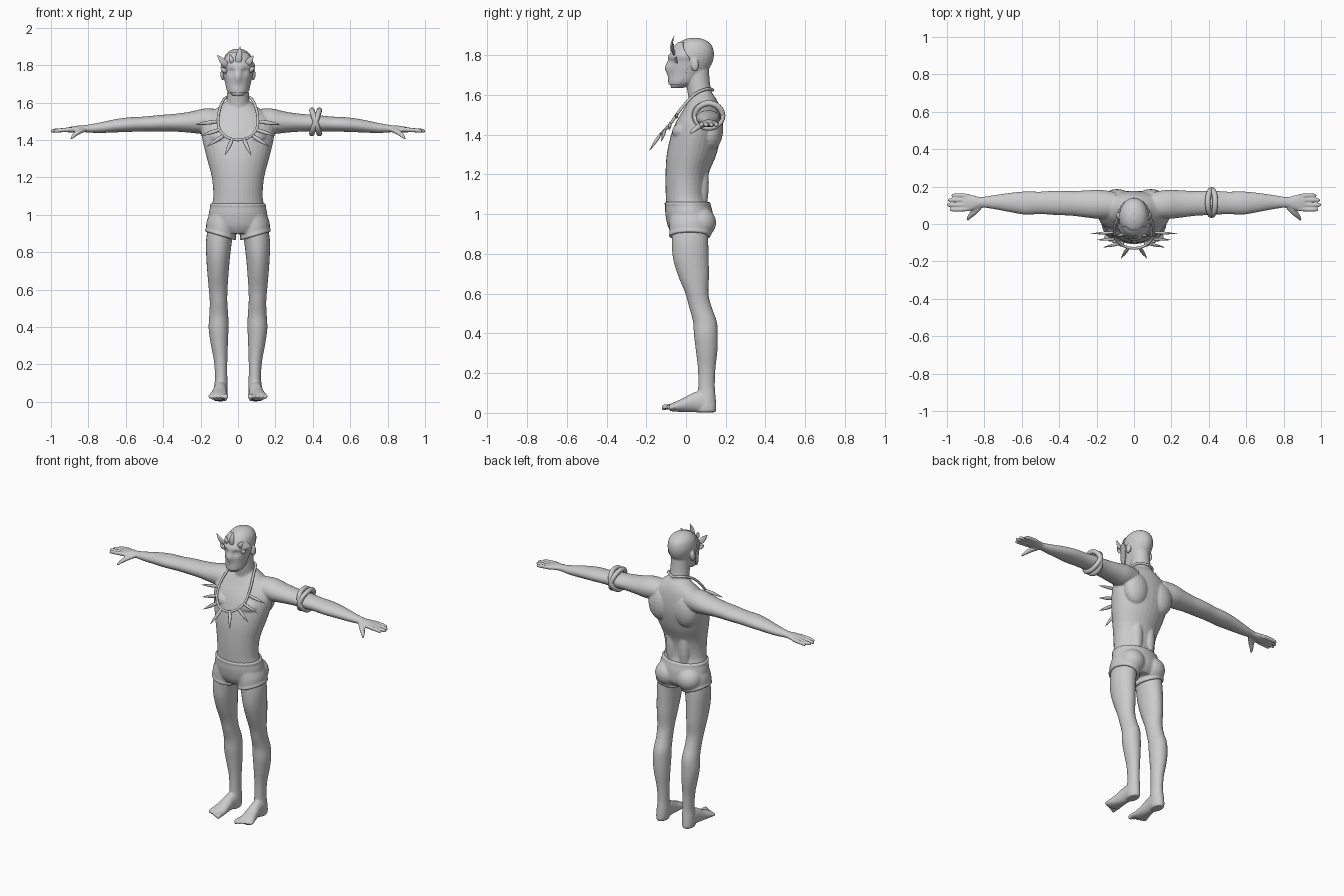
import bpy, bmesh, math
from mathutils import Vector, Matrix

cube = bpy.data.objects.get("Cube")
if cube:
    bpy.data.objects.remove(cube)

grey = bpy.data.materials.new("plain grey")
grey.use_nodes = True
grey.diffuse_color = (0.6, 0.6, 0.6, 1)
grey.node_tree.nodes["Principled BSDF"].inputs["Base Color"].default_value = (0.6, 0.6, 0.6, 1)
X, Y, Z = Vector((1, 0, 0)), Vector((0, 1, 0)), Vector((0, 0, 1))


def spline(rows, steps=4):
    """Smooth rows of values with a Catmull-Rom curve."""
    rows = [Vector(r) for r in rows]
    out = []
    for i in range(len(rows) - 1):
        a, b, c, d = rows[max(i - 1, 0)], rows[i], rows[i + 1], rows[min(i + 2, len(rows) - 1)]
        for k in range(steps):
            t = k / steps
            out.append(b + (c - a) * t / 2 + (a * 2 - b * 5 + c * 4 - d) * t * t / 2
                       + (b * 3 - a - c * 3 + d) * t ** 3 / 2)
    return out + [rows[-1]]


def loft(bm, rows, u, v, side=1, n=24, steps=4):
    """Closed skin through elliptical sections: x, y, z, radius along u, radius along v."""
    rings = []
    for r in spline(rows, steps):
        pts = [Vector(r[:3]) + u * r[3] * math.cos(math.tau * k / n) + v * r[4] * math.sin(math.tau * k / n)
               for k in range(n)]
        rings.append([bm.verts.new((p.x * side, p.y, p.z)) for p in pts])
    for a, b in zip(rings, rings[1:]):
        for k in range(n):
            bm.faces.new((a[k], a[(k + 1) % n], b[(k + 1) % n], b[k]))
    bm.faces.new(rings[0])
    bm.faces.new(rings[-1])


def ball(bm, centre, radii, side=1):
    m = Matrix.Translation((centre[0] * side, centre[1], centre[2])) @ Matrix.Diagonal((*radii, 1))
    bmesh.ops.create_uvsphere(bm, u_segments=20, v_segments=12, radius=1, matrix=m)


def finish(bm, name, voxel=0, smooth=0, angle=60):
    bmesh.ops.recalc_face_normals(bm, faces=bm.faces)
    mesh = bpy.data.meshes.new(name)
    bm.to_mesh(mesh)
    bm.free()
    mesh.materials.append(grey)
    ob = bpy.data.objects.new(name, mesh)
    bpy.context.collection.objects.link(ob)
    bpy.ops.object.select_all(action='DESELECT')
    ob.select_set(True)
    bpy.context.view_layer.objects.active = ob
    if voxel:
        mod = ob.modifiers.new("blend", 'REMESH')
        mod.mode, mod.voxel_size, mod.use_smooth_shade = 'VOXEL', voxel, True
        mod = ob.modifiers.new("soften", 'SMOOTH')
        mod.factor, mod.iterations = 0.5, smooth
        for m in list(ob.modifiers):
            bpy.ops.object.modifier_apply(modifier=m.name)
    bpy.ops.object.shade_smooth_by_angle(angle=math.radians(angle))
    return ob


def tube(bm, pts, radius, n=10):
    """Closed ring of round section along a loop of points."""
    count, rings = len(pts), []
    for i, p in enumerate(pts):
        t = (pts[(i + 1) % count] - pts[i - 1]).normalized()
        a = t.cross(Vector((0.01, 0.7, 0.72))).normalized()
        b = t.cross(a)
        rings.append([bm.verts.new(p + (a * math.cos(math.tau * k / n) + b * math.sin(math.tau * k / n)) * radius)
                      for k in range(n)])
    for i in range(count):
        a, b = rings[i], rings[(i + 1) % count]
        for k in range(n):
            bm.faces.new((a[k], a[(k + 1) % n], b[(k + 1) % n], b[k]))


# Body: torso, neck and head
HEAD = [(0, -.045, 1.635, .028, .03), (0, -.02, 1.66, .05, .062), (0, .003, 1.7, .061, .085),
        (0, .022, 1.75, .073, .105), (0, .034, 1.8, .08, .107), (0, .04, 1.845, .072, .092),
        (0, .042, 1.873, .05, .062), (0, .042, 1.887, .018, .022)]
body = bmesh.new()
loft(body, [(0, .02, .9, .11, .09), (0, .02, .95, .15, .11), (0, .01, 1.03, .143, .108), (0, 0, 1.1, .132, .102),
            (0, .005, 1.2, .14, .108), (0, .028, 1.3, .166, .125), (0, .05, 1.4, .19, .125),
            (0, .065, 1.47, .195, .112), (0, .08, 1.53, .165, .09), (0, .085, 1.575, .105, .07),
            (0, .08, 1.61, .06, .05)], X, Y, n=32)
loft(body, [(0, .085, 1.5, .08, .075), (0, .077, 1.58, .065, .065), (0, .062, 1.65, .058, .06),
            (0, .055, 1.74, .055, .06)], X, Y)
loft(body, HEAD, X, Y)
for s in (1, -1):
    ball(body, (.08, .025, 1.415), (.085, .095, .06), s)         # chest
    ball(body, (.09, .125, 1.43), (.085, .062, .11), s)          # shoulder blade
    ball(body, (.045, .075, 1.16), (.04, .04, .17), s)           # lower back
    ball(body, (.075, .07, .955), (.075, .075, .075), s)         # buttock
    # Ear
    ball(body, (.082, .045, 1.75), (.012, .02, .032), s)
    # Arm
    loft(body, [(.1, .1, 1.505, .07, .06), (.18, .105, 1.5, .078, .068), (.25, .107, 1.495, .073, .057),
                (.33, .11, 1.492, .066, .048), (.42, .113, 1.489, .065, .044), (.5, .113, 1.485, .06, .04),
                (.58, .112, 1.482, .062, .039), (.66, .115, 1.475, .052, .035), (.75, .117, 1.464, .037, .027),
                (.82, .116, 1.46, .028, .019), (.86, .114, 1.458, .04, .018), (.905, .114, 1.454, .045, .014),
                (.918, .114, 1.453, .038, .01)], Y, Z, s)
    # Fingers and thumb
    for y, tip in ((.153, .975), (.128, .995), (.102, 1.0), (.077, .985)):
        loft(body, [(.88, .114 + (y - .114) * .9, 1.456, .012, .012), (.93, y, 1.453, .0115, .012),
                    (tip - .012, y, 1.449, .01, .0105), (tip, y, 1.446, .005, .006)], Y, Z, s, n=12)
    loft(body, [(.825, .1, 1.456, .02, .015), (.855, .065, 1.442, .018, .015), (.88, .038, 1.422, .012, .012),
                (.893, .02, 1.407, .006, .006)], Vector((.7, .7, 0)), Z, s, n=12)
    # Leg
    loft(body, [(.08, .02, .97, .075, .09), (.1, .02, .87, .07, .092), (.106, .024, .78, .064, .09),
                (.107, .038, .69, .057, .078), (.106, .055, .6, .05, .058), (.104, .073, .53, .047, .057),
                (.103, .095, .46, .051, .06), (.104, .1, .39, .053, .06), (.1, .104, .31, .046, .054),
                (.093, .104, .22, .036, .044), (.09, .103, .13, .033, .042), (.092, .103, .07, .037, .047),
                (.094, .103, .02, .036, .05), (.094, .103, .003, .03, .045)], X, Y, s)
    # Foot
    loft(body, [(.093, .135, .035, .03, .032), (.093, .09, .055, .036, .054), (.096, .04, .053, .037, .05),
                (.1, -.01, .04, .043, .036), (.104, -.05, .032, .05, .026), (.106, -.08, .027, .048, .018)], X, Z, s)
    # Toes
    for i in range(5):
        x, tip = .066 + i * .0205, -.122 + .009 * i
        r = .0145 if i == 0 else .0105
        loft(body, [(x, -.06, .03, r, r), (x, tip + .025, .03, r, r), (x, tip + .008, .027, r, r),
                    (x, tip, .026, r * .5, r * .5)], X, Z, s, n=12)
finish(body, "body", .005, 4)

# Shorts with a waistband and rolled leg hems
shorts = bmesh.new()
loft(shorts, [(0, .02, .9, .1, .09), (0, .022, .94, .15, .114), (0, .016, 1.0, .157, .12),
              (0, .01, 1.045, .148, .115), (0, .008, 1.06, .146, .113)], X, Y, n=32)
tube(shorts, [Vector((math.cos(a) * .142, .008 + math.sin(a) * .108, 1.053))
              for a in [math.tau * k / 40 for k in range(40)]], .009)
for s in (1, -1):
    slope = Vector((1, 0, .3))
    loft(shorts, [(.075, .02, 1.0, .07, .1), (.088, .02, .94, .08, .104), (.092, .02, .895, .079, .102)], slope, Y, s)
    tube(shorts, [Vector((s * (.093 + math.cos(a) * .074), .02 + math.sin(a) * .097, .895 + .022 * math.cos(a)))
                  for a in [math.tau * k / 32 for k in range(32)]], .01)
    ball(shorts, (.077, .072, .957), (.08, .08, .078), s)
finish(shorts, "shorts", .006, 4)

# Mask: shell over the front of the face with a nose ridge and a brow
mask = bmesh.new()
grid = []
for r in spline(HEAD)[3:24]:
    z, row = r[2], []
    span = 1.5 - max(0, z - 1.78) * 8
    for k in range(-12, 13):
        a = span * k / 12
        nose = .016 * math.exp(-(a / .2) ** 2) * math.exp(-((z - 1.735) / .03) ** 2)
        brow = .008 * math.exp(-((z - 1.795) / .015) ** 2)
        eye = .012 * math.exp(-((abs(a) - .45) / .2) ** 2) * math.exp(-((z - 1.765) / .013) ** 2)
        grow = .007 + nose + brow - eye
        row.append(mask.verts.new((math.sin(a) * (r[3] + grow), r[1] - math.cos(a) * (r[4] + grow), z)))
    grid.append(row)
for a, b in zip(grid, grid[1:]):
    for k in range(24):
        mask.faces.new((a[k], a[k + 1], b[k + 1], b[k]))
bmesh.ops.recalc_face_normals(mask, faces=mask.faces)
bmesh.ops.solidify(mask, geom=mask.faces[:], thickness=.006)
finish(mask, "mask")


def spike(bm, base, tip, width, depth, bend=Vector()):
    """Leaf-shaped point from base to tip."""
    base, tip = Vector(base), Vector(tip)
    axis = (tip - base).normalized()
    u = axis.cross(Y if abs(axis.y) < .9 else Z).normalized()
    v = axis.cross(u)
    rows = [(*(base.lerp(tip, t) + bend * math.sin(math.pi * t)), width * w, depth * w)
            for t, w in ((0, .7), (.3, 1), (.65, .7), (1, .04))]
    loft(bm, rows, u, v, n=10)


# Crest points on the mask
crest = bmesh.new()
for base, tip, w in (((-.055, -.05, 1.79), (-.112, -.062, 1.855), .017), ((-.06, -.045, 1.76), (-.095, -.05, 1.79), .012),
                     ((0, -.07, 1.81), (.012, -.058, 1.9), .018), ((.045, -.055, 1.8), (.083, -.06, 1.852), .017),
                     ((.06, -.045, 1.765), (.092, -.045, 1.795), .012), ((-.03, -.065, 1.81), (-.045, -.06, 1.86), .013)):
    spike(crest, base, tip, w, .007, Vector((0, -.008, 0)))
finish(crest, "mask_crest")

# Necklace cord
half = [(0, .135, 1.625), (.055, .105, 1.63), (.085, .04, 1.6), (.105, -.025, 1.53), (.1, -.075, 1.46),
        (.06, -.115, 1.415), (0, -.13, 1.4)]
loop = half + [(-x, y, z) for x, y, z in half[-2:0:-1]] + [half[0]]
cord = bmesh.new()
tube(cord, spline(loop)[:-1], .0075)
finish(cord, "necklace_cord")

# Necklace fangs
fangs = bmesh.new()
for base, tip in (((.03, -.127, 1.405), (.07, -.185, 1.318)), ((.075, -.105, 1.425), (.165, -.125, 1.365)),
                  ((.097, -.08, 1.455), (.2, -.085, 1.422)), ((.104, -.045, 1.5), (.232, -.052, 1.482))):
    for s in (1, -1):
        spike(fangs, (base[0] * s, *base[1:]), (tip[0] * s, *tip[1:]), .011, .008)
finish(fangs, "necklace_fangs")

# Armband: two twisted cords on the left upper arm
band = bmesh.new()
for tilt in (.02, -.02):
    tube(band, [Vector((.415 + tilt * math.cos(a), .115 + math.sin(a) * .068, 1.496 + math.cos(a) * .062))
                for a in [math.tau * k / 32 for k in range(32)]], .015)
finish(band, "armband")
